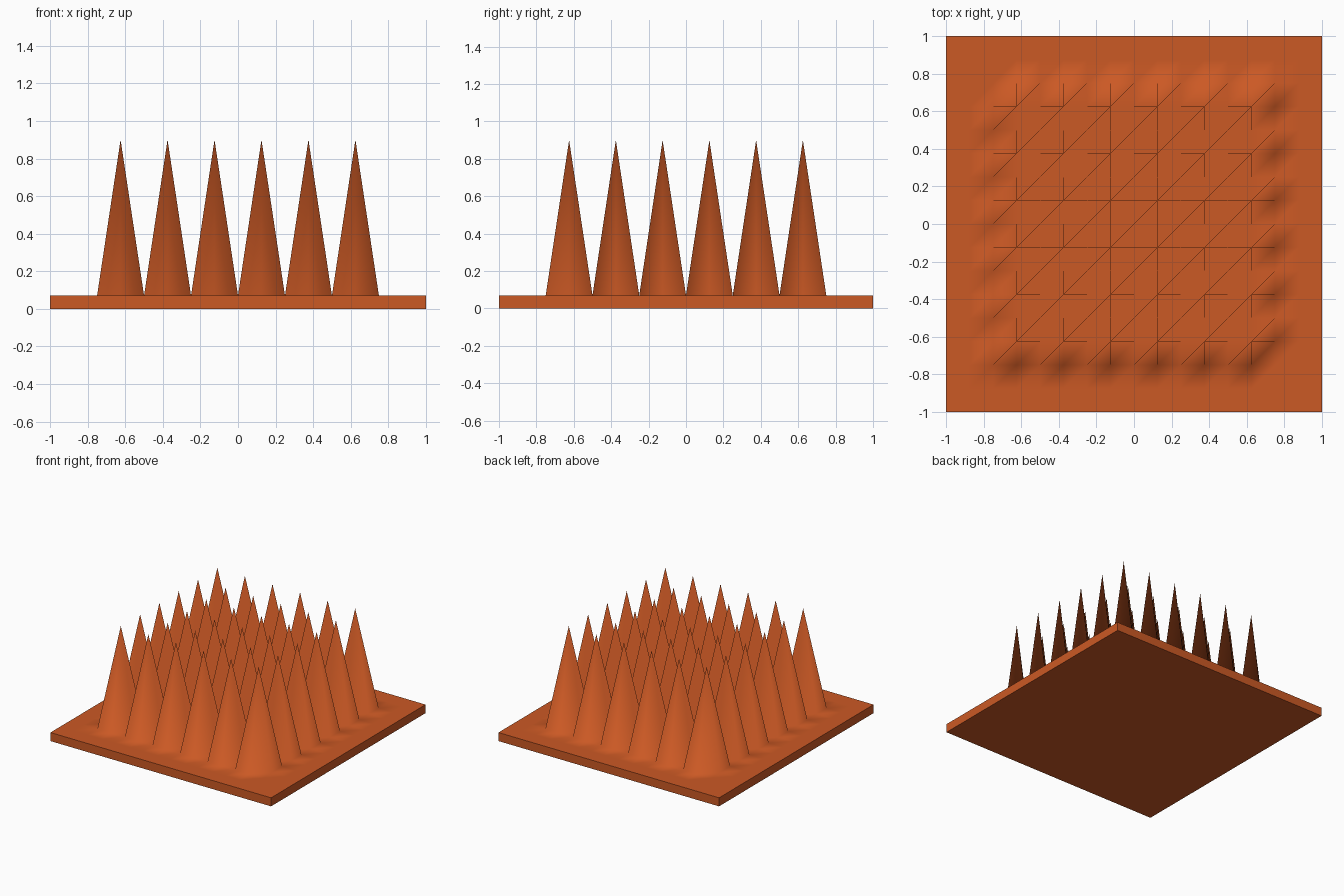
import bpy, bmesh

if "Cube" in bpy.data.objects:
    bpy.data.objects.remove(bpy.data.objects["Cube"])

N = 16            # grid cells per side
STEP = 2 / N
BASE, TIP = 0.07, 0.90


def height(i, j):
    # a spike tip on every odd grid point inside the flat border
    inside = 2 < i < N - 2 and 2 < j < N - 2
    return TIP if inside and i % 2 and j % 2 else BASE


bm = bmesh.new()

# spiked top surface, every cell split along the same diagonal
grid = [[bm.verts.new((i * STEP - 1, j * STEP - 1, height(i, j)))
         for j in range(N + 1)] for i in range(N + 1)]
for i in range(N):
    for j in range(N):
        a, b = grid[i][j], grid[i + 1][j]
        c, d = grid[i + 1][j + 1], grid[i][j + 1]
        bm.faces.new((a, b, c)).smooth = True
        bm.faces.new((a, c, d)).smooth = True

# plate sides: extrude the rim straight down
rim = [e for e in bm.edges if e.is_boundary]
ext = bmesh.ops.extrude_edge_only(bm, edges=rim)["geom"]
for g in ext:
    if isinstance(g, bmesh.types.BMVert):
        g.co.z = 0
    elif isinstance(g, bmesh.types.BMFace):
        g.smooth = False
for e in rim:
    e.smooth = False

# flat underside
bottom = [e for e in bm.edges if e.is_boundary]
for f in bmesh.ops.contextual_create(bm, geom=bottom)["faces"]:
    f.smooth = False
for e in bottom:
    e.smooth = False
bmesh.ops.recalc_face_normals(bm, faces=bm.faces)

mesh = bpy.data.meshes.new("spiked_plate")
bm.to_mesh(mesh)
bm.free()

orange = bpy.data.materials.new("burnt orange")
orange.diffuse_color = (0.60, 0.10, 0.018, 1)
orange.use_nodes = True
orange.node_tree.nodes["Principled BSDF"].inputs["Base Color"].default_value = orange.diffuse_color
mesh.materials.append(orange)

plate = bpy.data.objects.new("spiked_plate", mesh)
bpy.context.collection.objects.link(plate)
